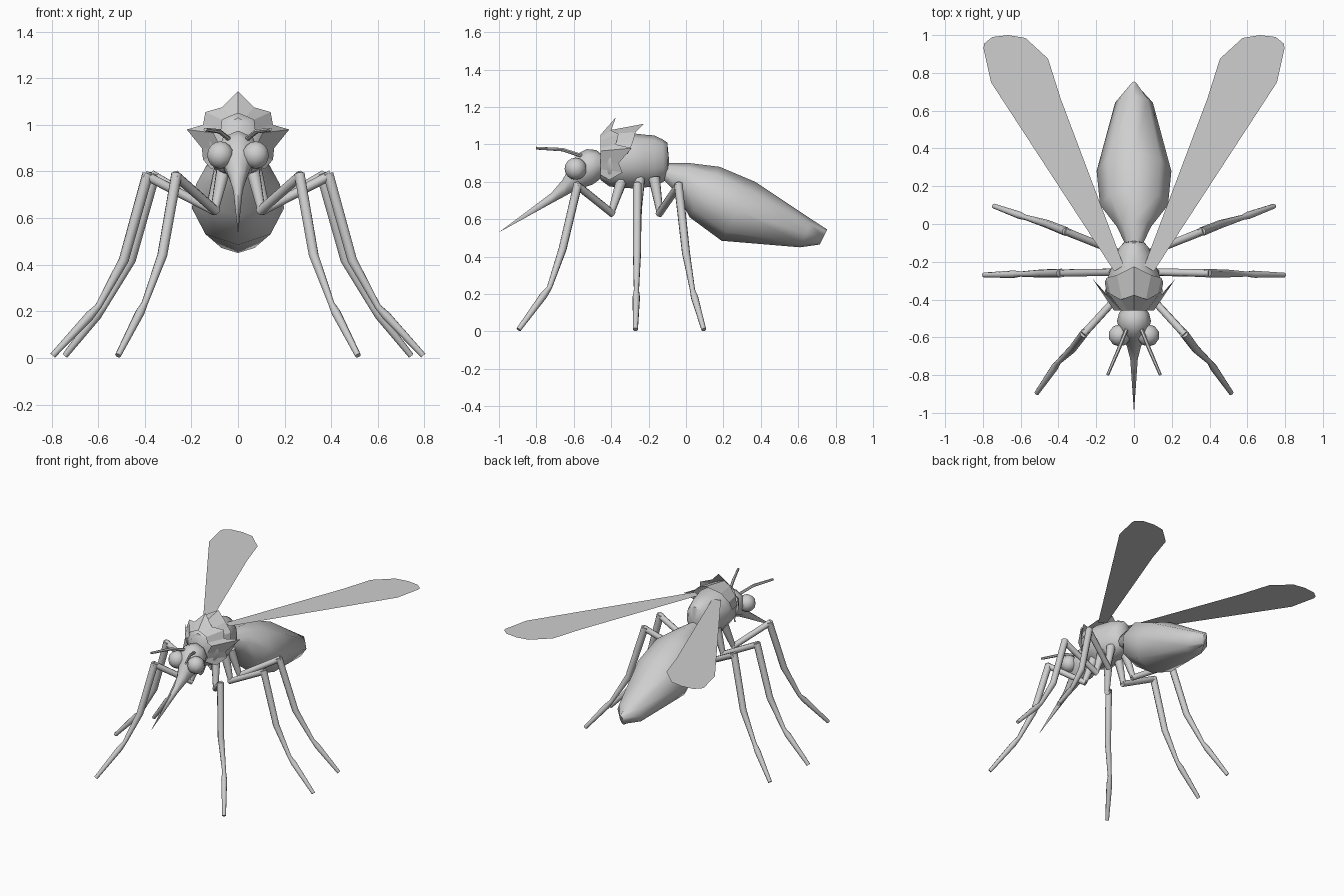
import bpy, bmesh, math
from mathutils import Vector

if "Cube" in bpy.data.objects:
    bpy.data.objects.remove(bpy.data.objects["Cube"])

grey = bpy.data.materials.new("plain_grey")
grey.use_nodes = True
grey.diffuse_color = (0.62, 0.62, 0.62, 1)
grey.node_tree.nodes["Principled BSDF"].inputs["Base Color"].default_value = (0.62, 0.62, 0.62, 1)


def finish(name, bm, smooth=None, recalc=True):
    """Turn a bmesh into a named grey object, optionally smooth shaded."""
    if recalc:
        bmesh.ops.recalc_face_normals(bm, faces=bm.faces)
    mesh = bpy.data.meshes.new(name)
    bm.to_mesh(mesh)
    bm.free()
    mesh.materials.append(grey)
    obj = bpy.data.objects.new(name, mesh)
    bpy.context.collection.objects.link(obj)
    if smooth:
        bpy.ops.object.select_all(action="DESELECT")
        obj.select_set(True)
        bpy.context.view_layer.objects.active = obj
        bpy.ops.object.shade_smooth_by_angle(angle=math.radians(smooth))
    return obj


def bridge(bm, rings):
    """Skin closed rings of vertices."""
    n = len(rings[0])
    for a, b in zip(rings, rings[1:]):
        for i in range(n):
            j = (i + 1) % n
            bm.faces.new((a[i], a[j], b[j], b[i]))


def loft(name, sections, sides, tail, smooth=50):
    """Each section: top (y, z), bottom (y, z), half width. Ends in a tail point."""
    bm = bmesh.new()
    rings = []
    for yt, zt, yb, zb, w in sections:
        top, bottom = Vector((0, yt, zt)), Vector((0, yb, zb))
        centre, up = (top + bottom) / 2, (top - bottom) / 2
        ring = []
        for i in range(sides):
            a = math.tau * i / sides
            ring.append(bm.verts.new(centre + up * math.cos(a) + Vector((w * math.sin(a), 0, 0))))
        rings.append(ring)
    bridge(bm, rings)
    bm.faces.new(rings[0])
    pole = bm.verts.new(tail)
    for i in range(sides):
        bm.faces.new((rings[-1][i], rings[-1][(i + 1) % sides], pole))
    return finish(name, bm, smooth)


def tube(name, points, radii, sides=8):
    """Tapered tube through a path."""
    bm = bmesh.new()
    pts = [Vector(p) for p in points]
    rings = []
    for k, p in enumerate(pts):
        d = (pts[min(k + 1, len(pts) - 1)] - pts[max(k - 1, 0)]).normalized()
        u = d.cross(Vector((0.31, 0.9, 0.3))).normalized()
        v = d.cross(u)
        rings.append([bm.verts.new(p + radii[k] * (u * math.cos(math.tau * i / sides)
                                                   + v * math.sin(math.tau * i / sides)))
                      for i in range(sides)])
    bridge(bm, rings)
    bm.faces.new(rings[0])
    bm.faces.new(rings[-1])
    return finish(name, bm, 50)


def mirrored_strip(name, inner, outer):
    """Flat shaded strip between two half outlines, mirrored across x."""
    bm = bmesh.new()
    a = [bm.verts.new(p) for p in inner]
    b = [bm.verts.new(p) for p in outer]
    for i in range(len(a) - 1):
        bm.faces.new((a[i], b[i], b[i + 1], a[i + 1]))
    obj = finish(name, bm, recalc=False)
    obj.modifiers.new("mirror", "MIRROR")
    return obj


# Body
loft("abdomen", [
    (-.12, .90, -.12, .81, .04),
    (.02, .90, -.05, .74, .09),
    (.18, .88, .02, .61, .18),
    (.37, .80, .19, .485, .198),
    (.675, .597, .61, .45, .10),
    (.755, .545, .715, .465, .015)], 8, tail=(0, .735, .505))

loft("thorax", [
    (-.457, 1.03, -.457, .81, .065),
    (-.40, 1.06, -.41, .775, .128),
    (-.29, 1.06, -.29, .765, .148),
    (-.22, 1.052, -.22, .77, .122),
    (-.17, 1.048, -.17, .775, .102),
    (-.125, 1.027, -.12, .80, .08),
    (-.10, 1.01, -.095, .83, .055)], 10, tail=(0, -.09, .91))

# Pointed ruff and back plate
tips = [(0, -.375, 1.145), (.07, -.40, 1.075), (.14, -.36, 1.055), (.15, -.375, 1.0),
        (.22, -.29, .98), (.155, -.36, .90), (.15, -.34, .85), (.115, -.41, .81)]
base = [(x * .48, -.458, .92 + (z - .92) * .75) for x, y, z in tips]
base[0] = (0, -.458, 1.05)
mirrored_strip("ruff", tips, base)
mirrored_strip("back_plate",
               [(0, -.225, 1.11), (.09, -.27, 1.065), (.145, -.285, 1.01), (.155, -.31, .95)],
               [(0, -.44, 1.07), (.06, -.42, 1.055), (.12, -.395, 1.01), (.14, -.385, .95)])

# Head with long piercing snout
loft("head", [
    (-.43, .93, -.43, .85, .045),
    (-.48, .97, -.465, .81, .08),
    (-.53, .975, -.50, .785, .09),
    (-.58, .95, -.56, .765, .075),
    (-.62, .885, -.60, .75, .055),
    (-.66, .81, -.645, .725, .036),
    (-.72, .74, -.71, .69, .02)], 8, tail=(0, -1, .53))

# Wing outline, a single flat sheet
wing = [(.055, -.22), (.105, -.25), (.757, .75), (.797, .93), (.793, .955),
        (.75, .99), (.665, 1.0), (.575, .985), (.455, .875), (.387, .66)]

# Leg paths: hip, low joint, knee, shin joint, ankle, foot
legs = {
    "front": [(.06, -.34, .82), (.10, -.40, .635), (.265, -.58, .78),
              (.325, -.66, .44), (.40, -.73, .235), (.515, -.895, .01)],
    "middle": [(.07, -.25, .82), (.12, -.255, .64), (.39, -.26, .78),
               (.49, -.262, .42), (.60, -.265, .22), (.795, -.27, .01)],
    "rear": [(.06, -.17, .82), (.11, -.14, .635), (.36, -.04, .78),
             (.46, 0, .42), (.575, .035, .22), (.742, .095, .01)]}

for side, s in (("left", 1), ("right", -1)):
    # Eyes
    bm = bmesh.new()
    bmesh.ops.create_uvsphere(bm, u_segments=10, v_segments=8, radius=.059)
    bmesh.ops.translate(bm, verts=bm.verts, vec=(s * .076, -.59, .87))
    finish(side + "_eye", bm, 60)

    # Antennae
    tube(side + "_antenna",
         [(s * .04, -.56, .94), (s * .08, -.66, .972), (s * .14, -.80, .98)],
         [.01, .01, .008], 6)

    # Wings
    bm = bmesh.new()
    face = bm.faces.new([bm.verts.new((s * x, y, 1.031)) for x, y in wing])
    face.normal_update()
    if face.normal.z < 0:
        face.normal_flip()
    finish(side + "_wing", bm, recalc=False)

    # Legs
    for name, path in legs.items():
        hip, low, knee, shin, ankle, foot = [Vector((s * x, y, z)) for x, y, z in path]
        label = side + "_" + name
        tube(label + "_hip", [hip, low], [.032, .018])
        tube(label + "_thigh", [low + (low - knee) * .04, knee + (knee - low) * .04], [.02, .021])
        tube(label + "_shin",
             [knee + (knee - shin) * .03, shin, ankle, ankle.lerp(foot, .18), foot],
             [.024, .022, .014, .02, .013])
